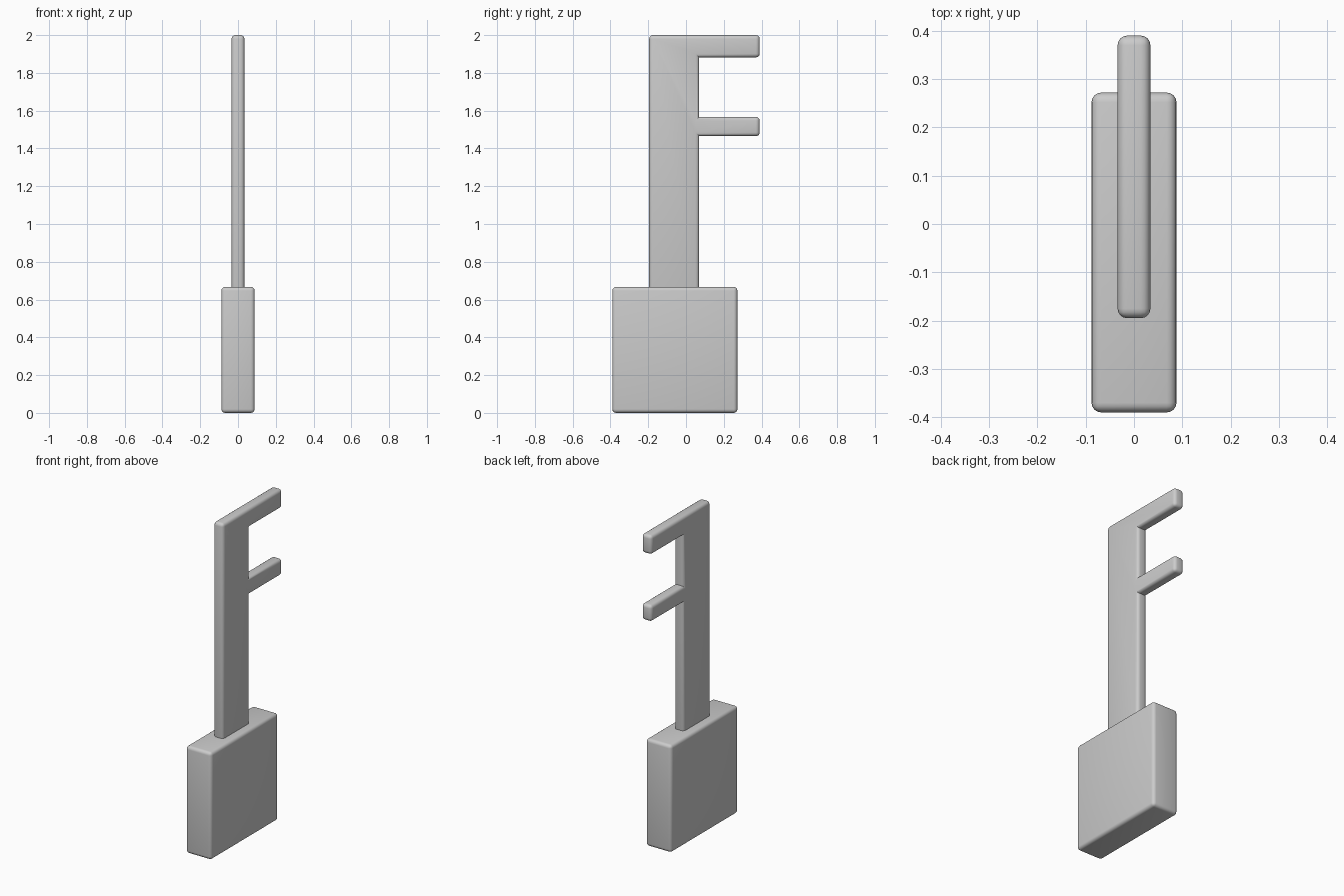
import bpy, bmesh

if "Cube" in bpy.data.objects:
    bpy.data.objects.remove(bpy.data.objects["Cube"])


def make_part(name, profile, half_width, radius):
    """Extrude a (y, z) outline along x and round its convex edges."""
    bm = bmesh.new()
    face = bm.faces.new([bm.verts.new((-half_width, y, z)) for y, z in profile])
    ext = bmesh.ops.extrude_face_region(bm, geom=[face])
    verts = [g for g in ext["geom"] if isinstance(g, bmesh.types.BMVert)]
    bmesh.ops.translate(bm, verts=verts, vec=(2 * half_width, 0, 0))
    # extrusion may drop the starting cap
    if not any(all(v.co.x < 0 for v in f.verts) for f in bm.faces):
        bmesh.ops.holes_fill(bm, edges=bm.edges[:], sides=0)
    bmesh.ops.recalc_face_normals(bm, faces=bm.faces[:])
    convex = [e for e in bm.edges if e.is_convex]
    bmesh.ops.bevel(bm, geom=convex, offset=radius, offset_type='OFFSET',
                    segments=4, profile=0.5, affect='EDGES', clamp_overlap=True)
    mesh = bpy.data.meshes.new(name)
    bm.to_mesh(mesh)
    bm.free()
    obj = bpy.data.objects.new(name, mesh)
    bpy.context.collection.objects.link(obj)
    bpy.ops.object.select_all(action='DESELECT')
    bpy.context.view_layer.objects.active = obj
    obj.select_set(True)
    bpy.ops.object.shade_smooth_by_angle(angle=0.6)
    return obj


# Square grip block
make_part("key_grip",
          [(-0.39, 0), (0.272, 0), (0.272, 0.667), (-0.39, 0.667)], 0.088, 0.02)

# Flat shaft with two teeth
make_part("key_shaft",
          [(-0.195, 0.62), (0.07, 0.62), (0.07, 1.465), (0.39, 1.465),
           (0.39, 1.567), (0.07, 1.567), (0.07, 1.882), (0.39, 1.882),
           (0.39, 2.0), (-0.195, 2.0)], 0.034, 0.02)
